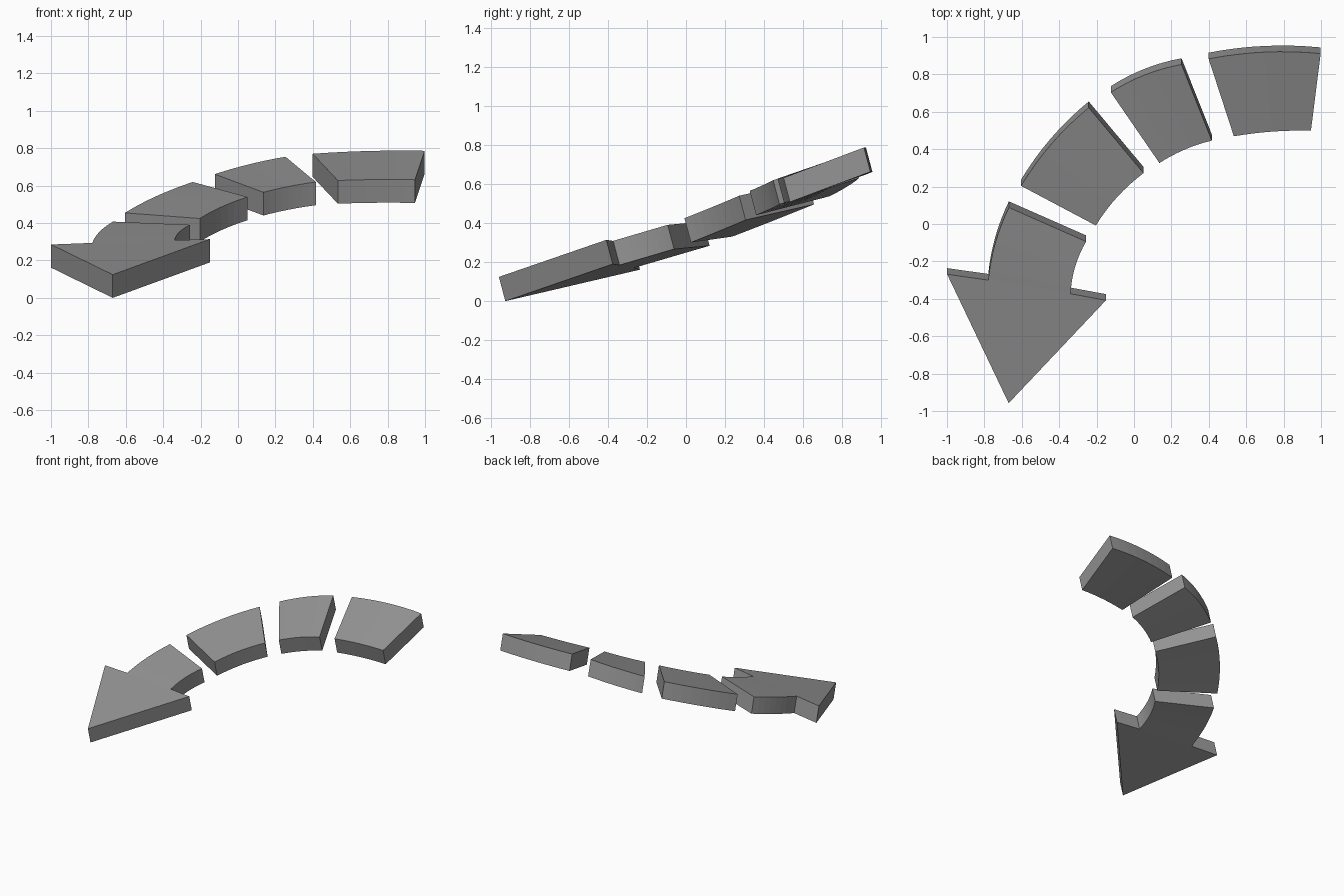
import bpy
import bmesh
from mathutils import Vector

if "Cube" in bpy.data.objects:
    bpy.data.objects.remove(bpy.data.objects["Cube"])

DROP = Vector((0, 0.033, -0.124))   # thickness direction of the tilted slabs
SHIFT = Vector((0.001, -0.006, -0.003))
STEPS = 8

grey = bpy.data.materials.new("dark_grey")
grey.diffuse_color = (0.3, 0.3, 0.3, 1)
grey.use_nodes = True
grey.node_tree.nodes["Principled BSDF"].inputs["Base Color"].default_value = grey.diffuse_color


def arc(p, q, sag):
    """Shallow arc from p to q, bulging to the left of travel by sag."""
    p, q = Vector(p), Vector(q)
    d = q - p
    side = Vector((-d.y, d.x, 0)).normalized()
    side.z = 0.31 * side.y
    return [p.lerp(q, i / STEPS) + side * sag * (1 - (2 * i / STEPS - 1) ** 2)
            for i in range(STEPS + 1)]


def slab(name, outer, inner, head=()):
    """Thick slab: strip between two arcs, plus an optional head outline."""
    n = len(outer)
    pts = outer + inner + [Vector(h) for h in head]
    m = len(pts)
    head_ids = list(range(2 * n, m))
    top = [(i, i + 1, n + i + 1, n + i) for i in range(n - 1)]
    if head:
        top.append((n - 1, *head_ids, 2 * n - 1))
    rim = list(range(n)) + head_ids + list(range(2 * n - 1, n - 1, -1))

    faces = top + [tuple(v + m for v in reversed(f)) for f in top]
    faces += [(a, a + m, b + m, b) for a, b in zip(rim, rim[1:] + rim[:1])]
    verts = [p + SHIFT for p in pts] + [p + SHIFT + DROP for p in pts]

    mesh = bpy.data.meshes.new(name)
    mesh.from_pydata([tuple(v) for v in verts], [], faces)
    bm = bmesh.new()
    bm.from_mesh(mesh)
    bmesh.ops.recalc_face_normals(bm, faces=bm.faces)
    bm.to_mesh(mesh)
    bm.free()
    mesh.materials.append(grey)
    bpy.context.collection.objects.link(bpy.data.objects.new(name, mesh))


# Curved dashes of the tail
slab("tail_dash",
     arc((0.398, 0.889, 0.773), (0.997, 0.917, 0.789), 0.022),
     arc((0.533, 0.475, 0.63), (0.945, 0.505, 0.634), 0.01))
slab("short_dash",
     arc((-0.125, 0.71, 0.664), (0.253, 0.859, 0.757), 0.02),
     arc((0.135, 0.332, 0.567), (0.415, 0.452, 0.622), 0.013))
slab("middle_dash",
     arc((-0.605, 0.21, 0.457), (-0.243, 0.628, 0.622), 0.024),
     arc((-0.205, -0.002, 0.427), (0.05, 0.278, 0.542), 0.018))


# Arrow: curved neck plus flat triangular head, all in one plane
def on_plane(x, y):
    return (x, y, 0.437 + 0.078 * x + 0.271 * y)


slab("arrow_head",
     arc(on_plane(-0.67, 0.094), on_plane(-0.78, -0.294), -0.018),
     arc(on_plane(-0.257, -0.088), on_plane(-0.34, -0.367), -0.018),
     [on_plane(-1, -0.263), on_plane(-0.671, -0.952), on_plane(-0.151, -0.402)])
